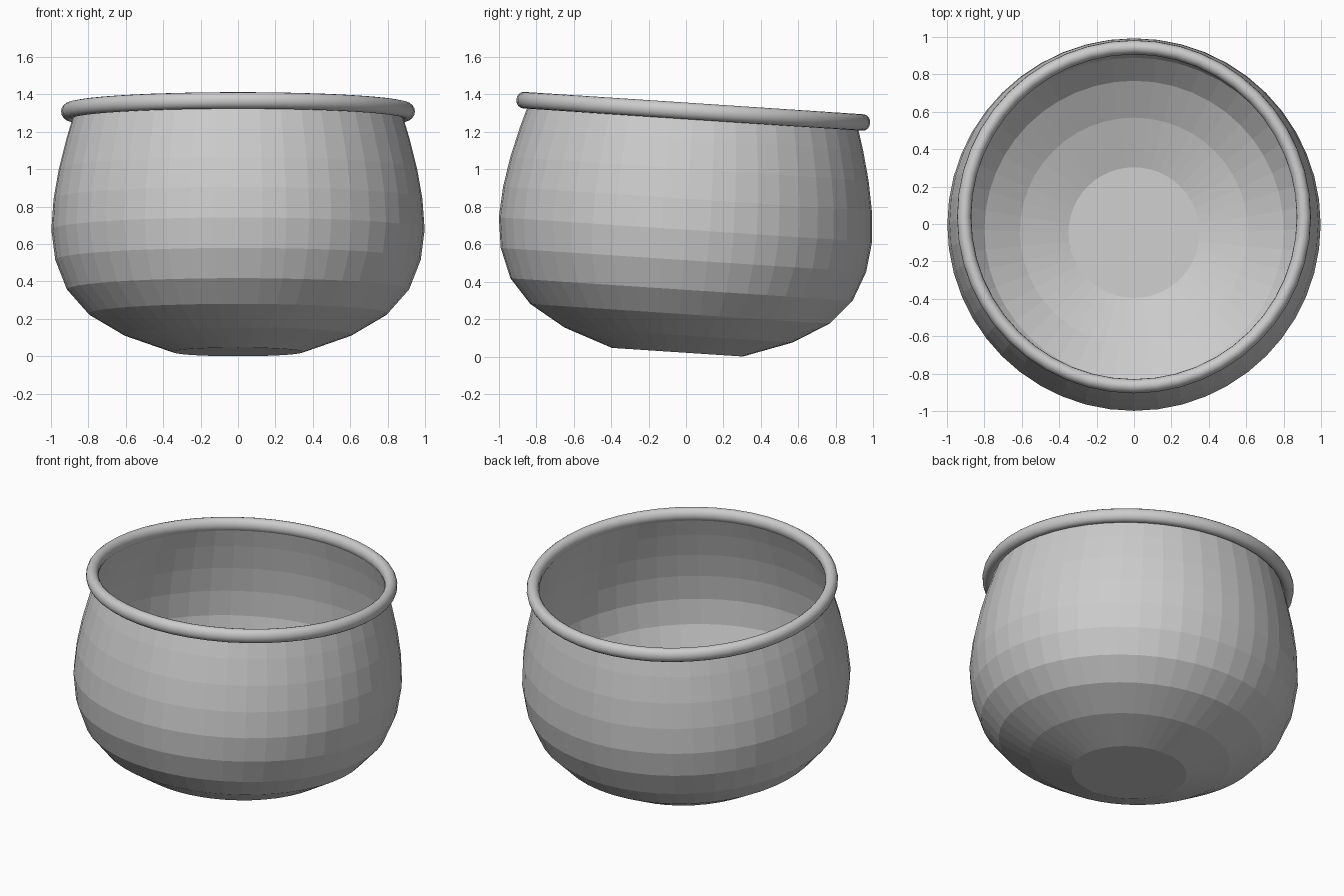
import bpy, bmesh, math
from mathutils import Matrix

cube = bpy.data.objects.get("Cube")
if cube:
    bpy.data.objects.remove(cube, do_unlink=True)

SEGMENTS = 48
# The whole pot leans slightly towards the back
LEAN = Matrix.Translation((0, -0.046, 0.023)) @ Matrix.Rotation(math.radians(-3.77), 4, 'X')

grey = bpy.data.materials.new("plain_grey")
grey.use_nodes = True
grey.diffuse_color = (0.6, 0.6, 0.6, 1)
grey.node_tree.nodes["Principled BSDF"].inputs["Base Color"].default_value = (0.6, 0.6, 0.6, 1)


def lathe(name, profile, closed=False, floor=False, smooth=False):
    """Spin an (r, z) profile around the upright axis."""
    bm = bmesh.new()
    rings = []
    for r, z in profile:
        angles = [math.tau * i / SEGMENTS for i in range(SEGMENTS)]
        rings.append([bm.verts.new((r * math.cos(a), r * math.sin(a), z)) for a in angles])
    pairs = list(zip(rings, rings[1:]))
    if closed:
        pairs.append((rings[-1], rings[0]))
    for low, high in pairs:
        for i in range(SEGMENTS):
            j = (i + 1) % SEGMENTS
            bm.faces.new((low[i], low[j], high[j], high[i]))
    if floor:
        bm.faces.new(rings[0][::-1])
    for face in bm.faces:
        face.smooth = smooth
    mesh = bpy.data.meshes.new(name)
    bm.to_mesh(mesh)
    bm.free()
    mesh.materials.append(grey)
    obj = bpy.data.objects.new(name, mesh)
    obj.matrix_world = LEAN
    bpy.context.collection.objects.link(obj)
    return obj


# Thin faceted bowl, open at the top
lathe("bowl", [(0.35, 0), (0.61, 0.092), (0.80, 0.205), (0.915, 0.335), (0.977, 0.493),
               (0.998, 0.655), (0.986, 0.82), (0.958, 0.98), (0.918, 1.14), (0.873, 1.29)],
      floor=True)

# Rounded rim around the mouth
lip = [math.tau * i / 16 for i in range(16)]
lathe("rim", [(0.908 + 0.038 * math.cos(a), 1.288 + 0.044 * math.sin(a)) for a in lip],
      closed=True, smooth=True)
